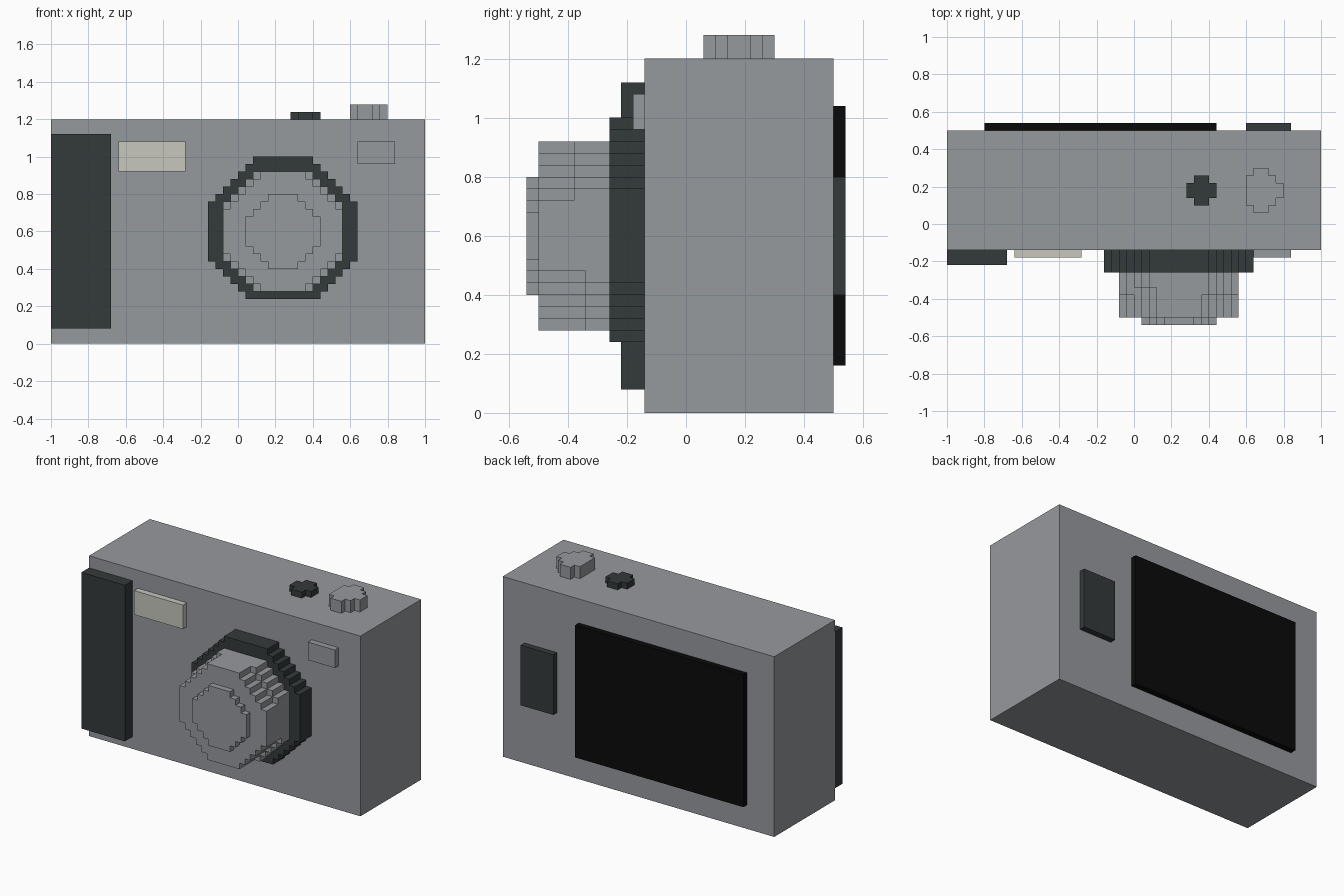
import bpy, bmesh
from mathutils import Vector

if "Cube" in bpy.data.objects:
    bpy.data.objects.remove(bpy.data.objects["Cube"])

S = 0.04  # step size of the blocky grid


def material(name, rgb):
    m = bpy.data.materials.new(name)
    m.diffuse_color = (*rgb, 1)
    m.use_nodes = True
    m.node_tree.nodes["Principled BSDF"].inputs["Base Color"].default_value = m.diffuse_color
    return m


GREY = material("body_grey", (0.305, 0.319, 0.337))
DARK = material("dark_rubber", (0.034, 0.042, 0.044))
BLACK = material("screen_black", (0.003, 0.003, 0.003))
CREAM = material("flash_cream", (0.571, 0.571, 0.521))


def finish(name, bm, mat):
    bmesh.ops.recalc_face_normals(bm, faces=bm.faces)
    mesh = bpy.data.meshes.new(name)
    bm.to_mesh(mesh)
    bm.free()
    mesh.materials.append(mat)
    obj = bpy.data.objects.new(name, mesh)
    bpy.context.collection.objects.link(obj)
    return obj


def add_box(bm, x, y, z):
    verts = bmesh.ops.create_cube(bm, size=1)["verts"]
    lo, hi = zip(x, y, z)
    for v in verts:
        v.co = [(a + b) / 2 + c * (b - a) for a, b, c in zip(lo, hi, v.co)]


def box(name, mat, x, y, z):
    bm = bmesh.new()
    add_box(bm, x, y, z)
    return finish(name, bm, mat)


def stepped_round(name, mat, radius, flat, centre, depth, axis, min_u=-9, min_v=-9):
    """Stair-stepped octagon prism; flat is half the straight edge."""
    steps = round((radius - flat) / S)
    quarter = []
    for k in range(steps + 1):
        quarter.append((flat + k * S, radius - k * S))
        if k < steps:
            quarter.append((flat + k * S, radius - (k + 1) * S))
    outline = []
    for _ in range(4):
        outline += quarter
        quarter = [(v, -u) for u, v in quarter]
    # trim one side where the shape is cut short, dropping repeated points
    trimmed = [(round(max(u, min_u), 4), round(max(v, min_v), 4)) for u, v in outline]
    trimmed = list(dict.fromkeys(trimmed))
    bm = bmesh.new()
    a, b = depth
    cu, cv = centre
    place = (lambda u, v: (cu + u, a, cv + v)) if axis == "Y" else (lambda u, v: (cu + u, cv + v, a))
    face = bm.faces.new([bm.verts.new(place(u, v)) for u, v in trimmed])
    geom = bmesh.ops.extrude_face_region(bm, geom=[face])["geom"]
    shift = Vector((0, b - a, 0) if axis == "Y" else (0, 0, b - a))
    bmesh.ops.translate(bm, vec=shift, verts=[g for g in geom if isinstance(g, bmesh.types.BMVert)])
    return finish(name, bm, mat)


# Body and front plates
box("body", GREY, (-1, 1), (-0.14, 0.5), (0, 1.2))
box("grip", DARK, (-1, -0.68), (-0.22, -0.14), (0.08, 1.12))
box("flash", CREAM, (-0.64, -0.28), (-0.18, -0.14), (0.92, 1.08))
box("viewfinder", GREY, (0.64, 0.84), (-0.18, -0.14), (0.96, 1.08))

# Back screen and control pad
box("screen", BLACK, (-0.8, 0.44), (0.5, 0.54), (0.16, 1.04))
box("control_pad", DARK, (0.6, 0.84), (0.5, 0.54), (0.4, 0.8))

# Lens: ring, barrel in two depths, front disc
C = (0.24, 0.6)
stepped_round("lens_ring", DARK, 0.40, 0.16, C, (-0.26, -0.14), "Y", min_v=-0.36)
stepped_round("lens_barrel_rear", GREY, 0.32, 0.16, C, (-0.34, -0.26), "Y")
stepped_round("lens_barrel_front", GREY, 0.32, 0.12, C, (-0.50, -0.34), "Y")
stepped_round("lens_front_disc", GREY, 0.20, 0.08, C, (-0.54, -0.50), "Y")

# Small stair steps along the upper corners of the barrel
bm = bmesh.new()
for side, cells in ((1, range(5)), (-1, (3, 4))):
    for i in cells:
        x = sorted(C[0] + side * (0.12 + S * k) for k in (i, i + 1))
        top = C[1] + 0.32 - S * i
        add_box(bm, x, (-0.38, -0.34), (top - S, top))
finish("lens_barrel_steps", bm, GREY)

# Top buttons
stepped_round("shutter_button", GREY, 0.12, 0.04, (0.68, 0.18), (1.2, 1.28), "Z", min_u=-0.08)
stepped_round("power_button", DARK, 0.08, 0.04, (0.36, 0.18), (1.2, 1.24), "Z")
